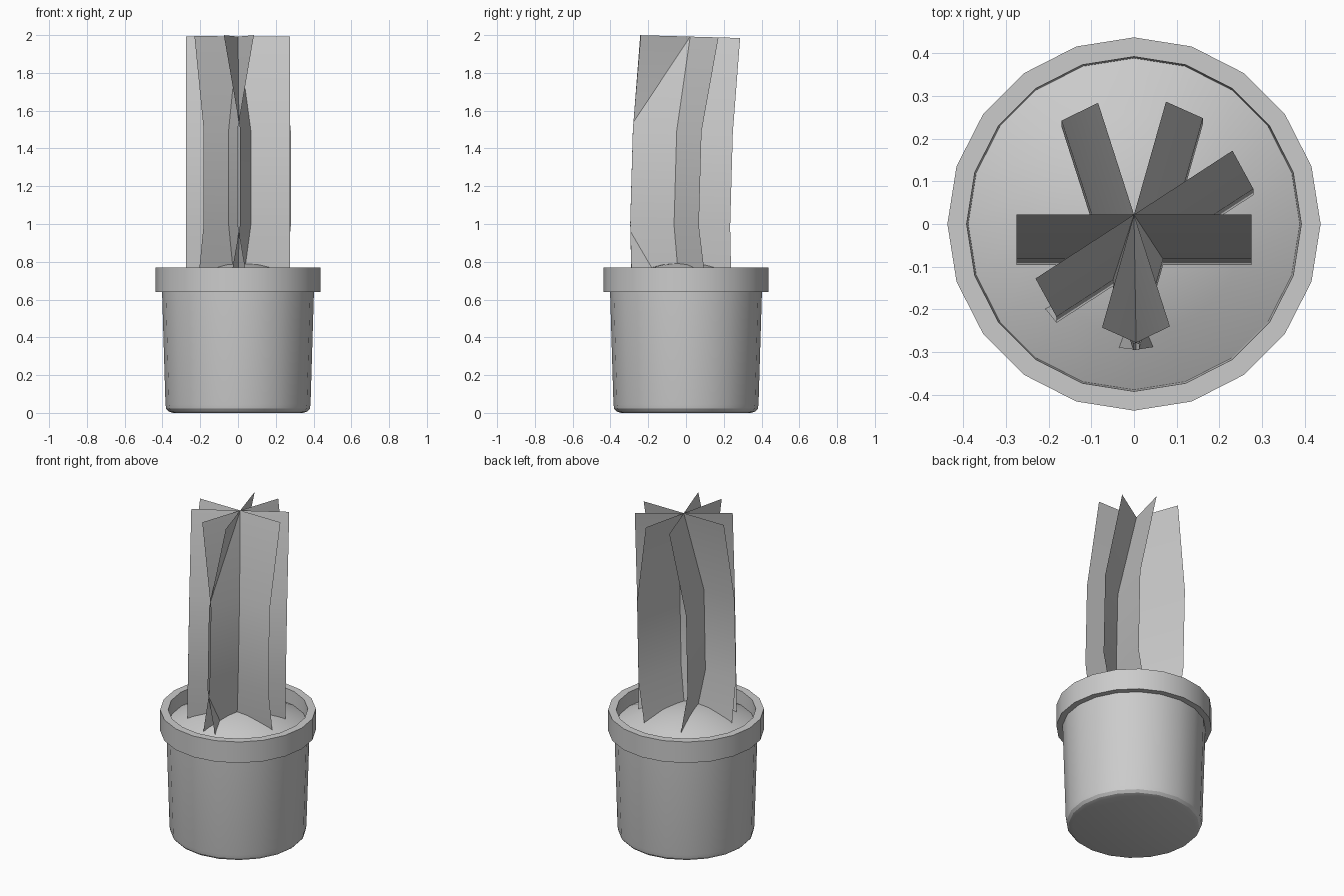
import bpy
import bmesh
from math import sin, cos, pi, radians
from mathutils import Matrix, Vector

if "Cube" in bpy.data.objects:
    bpy.data.objects.remove(bpy.data.objects["Cube"])

SIDES = 20


def finish(bm, name, recalc=True):
    if recalc:
        bmesh.ops.recalc_face_normals(bm, faces=bm.faces)
    mesh = bpy.data.meshes.new(name)
    bm.to_mesh(mesh)
    bm.free()
    ob = bpy.data.objects.new(name, mesh)
    bpy.context.collection.objects.link(ob)
    bpy.ops.object.select_all(action='DESELECT')
    bpy.context.view_layer.objects.active = ob
    ob.select_set(True)
    bpy.ops.object.shade_smooth_by_angle(angle=radians(30))
    return ob


def lathe(name, profile):
    """Revolve (radius, z) points around the z axis."""
    bm = bmesh.new()
    rings = []
    for r, z in profile:
        n = SIDES if r > 0 else 1
        rings.append([bm.verts.new((r * cos(2 * pi * i / SIDES), r * sin(2 * pi * i / SIDES), z))
                      for i in range(n)])
    for a, b in zip(rings, rings[1:]):
        for i in range(SIDES):
            j = (i + 1) % SIDES
            quad = [a[i % len(a)], a[j % len(a)], b[j % len(b)], b[i % len(b)]]
            bm.faces.new(list(dict.fromkeys(quad)))
    return finish(bm, name)


# Pot with rounded foot and stepped rim
lathe("pot", [(0, 0), (0.345, 0), (0.367, 0.007), (0.38, 0.022), (0.384, 0.045),
              (0.402, 0.64), (0.437, 0.64), (0.437, 0.77), (0.392, 0.77), (0.388, 0.68)])

# Domed soil
lathe("soil", [(0, 0.797), (0.13, 0.784), (0.26, 0.747), (0.39, 0.685)])

# Plant blades: bowed vertical sheets crossing at the top, all leaning slightly
ROWS = [(0.0, 0.0), (-0.5, 0.09), (-1.0, 0.09), (-1.5, 0.0)]   # (height below top, bow)
TOP = Vector((0, 0.022, 1.992))
LEAN = Matrix.Rotation(-0.0283, 3, 'X')


def blade(name, angle, half=0.275):
    bm = bmesh.new()
    spin = Matrix.Rotation(radians(angle), 3, 'Z')
    rows = [[bm.verts.new(TOP + LEAN @ spin @ Vector((x, -bow, dz))) for x in (-half, half)]
            for dz, bow in ROWS]
    for a, b in zip(rows, rows[1:]):
        bm.faces.new((a[0], b[0], b[1], a[1]))
    return finish(bm, name, recalc=False)


for k, angle in enumerate((0, 33, 74.2, -72.2)):
    blade(f"plant_blade_{k + 1}", angle)
